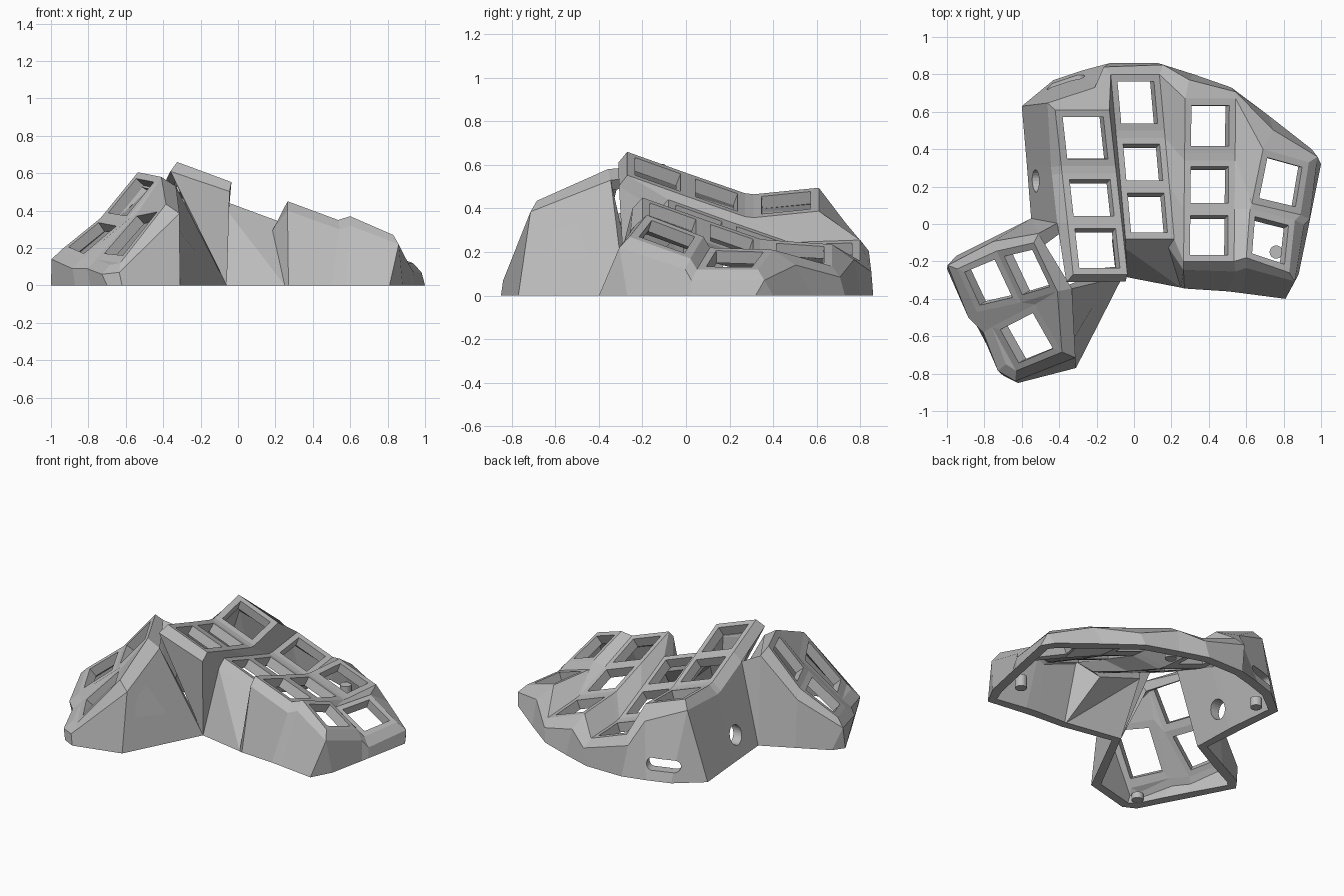
import bpy, bmesh
from math import radians
from mathutils import Vector as V

cube = bpy.data.objects.get("Cube")
if cube:
    bpy.data.objects.remove(cube)

grey = bpy.data.materials.new("light grey plastic")
grey.use_nodes = True
grey.diffuse_color = (0.5, 0.5, 0.5, 1)
grey.node_tree.nodes["Principled BSDF"].inputs["Base Color"].default_value = (0.5, 0.5, 0.5, 1)

THICK = 0.06
bm = bmesh.new()
base_points = {}


def vert(*co):
    return bm.verts.new(co)


def base(x, y):
    """Shared point on the ground outline."""
    if (x, y) not in base_points:
        base_points[x, y] = vert(x, y, 0)
    return base_points[x, y]


def face(*corners):
    """Face that drops repeated corners."""
    unique = list(dict.fromkeys(corners))
    if len(unique) > 2:
        bm.faces.new(unique)


def key_frame(a, b, c, d, rim=0.125):
    """Four-sided plate with a square key opening."""
    outer = (a, b, c, d)
    inner = []
    for u, w in ((rim, rim), (1 - rim, rim), (1 - rim, 1 - rim), (rim, 1 - rim)):
        inner.append(vert(*a.co.lerp(b.co, u).lerp(d.co.lerp(c.co, u), w)))
    for i in range(4):
        j = (i + 1) % 4
        face(outer[i], outer[j], inner[j], inner[i])


def column(x, y, z, width, drift, length, drop):
    """Curved column of three keys, from front to back."""
    left, right = [], []
    for dy, dz in ((0, 0), (0.28, -0.1), (0.54, -0.19), (0.58, -0.195), (length, -drop)):
        px = x + drift * dy
        left.append(vert(px, y + dy, z + dz))
        right.append(vert(px + width, y + dy, z + dz - 0.37 * width))
    for i in (0, 1, 3):
        key_frame(left[i], right[i], right[i + 1], left[i + 1])
    face(left[2], right[2], right[3], left[3])
    return left, right


def web(rail_a, rail_b):
    for i in range(len(rail_a) - 1):
        face(rail_a[i], rail_b[i], rail_b[i + 1], rail_a[i + 1])


def skirt(loop, open_edge):
    """Chamfer around a clockwise rim, then walls to the ground outline."""
    n = len(loop)
    ring = []
    for i in range(n):
        here = loop[i][0].co
        d1 = (here - loop[i - 1][0].co).to_2d().normalized()
        d2 = (loop[(i + 1) % n][0].co - here).to_2d().normalized()
        d = (d1 + d2).normalized()
        ring.append(vert(here.x - d.y * 0.055, here.y + d.x * 0.055, here.z - 0.05))
    for i in range(n):
        j = (i + 1) % n
        face(loop[i][0], loop[j][0], ring[j], ring[i])
        feet = [base(*p) for p in loop[i][1:]]
        for p, q in zip(feet, feet[1:]):
            face(ring[i], p, q)
        if i != open_edge:
            face(ring[i], ring[j], base(*loop[j][1]), feet[-1])
    return ring


# Finger columns and the webs between them
al, ar = column(-0.325, -0.27, 0.66, 0.29, -0.11, 0.88, 0.165)
bl, br = column(-0.045, -0.08, 0.44, 0.26, -0.09, 0.88, 0.185)
cl, cr = column(0.265, -0.2, 0.45, 0.27, 0.01, 0.87, 0.215)
dl = [vert(0.6, -0.18, 0.37), vert(0.62, 0.08, 0.27), vert(0.63, 0.11, 0.22), vert(0.69, 0.4, 0.21)]
dr = [vert(0.83, -0.26, 0.27), vert(0.86, 0.02, 0.17), vert(0.89, 0.05, 0.12), vert(0.935, 0.33, 0.12)]
for k in (0, 2):
    key_frame(dl[k], dr[k], dr[k + 1], dl[k + 1])
face(dl[1], dr[1], dr[2], dl[2])
web(ar, bl)
web(br, cl)
web(cr, [dl[0], dl[1], dl[2], dl[2], dl[3]])

# Main body walls
corner, notch, bend = (-0.55, 0.03), (-0.06, -0.28), (0.25, -0.34)
body_ring = skirt([
    (al[1], corner), (al[2], (-0.57, 0.28)), (al[3], (-0.573, 0.32)),
    (al[4], (-0.6, 0.63), (-0.43, 0.77)), (ar[4], (-0.28, 0.82)),
    (bl[4], (-0.13, 0.86)), (br[4], (0.13, 0.86)), (cl[4], (0.32, 0.8)),
    (cr[4], (0.52, 0.73)), (dl[3], (0.72, 0.58)), (dr[3], (0.95, 0.4), (1, 0.32)),
    (dr[2], (0.94, 0.02)), (dr[1], (0.93, -0.03)), (dr[0], (0.88, -0.27), (0.81, -0.4)),
    (dl[0], (0.58, -0.37)), (cr[0], (0.5, -0.36)), (cl[0], (0.27, -0.345)),
    (br[0], bend), (bl[0], bend, notch), (ar[0], notch), (al[0], notch),
], 20)

# Fill the hollows between column ends, and square off the inner front corner
for i, shift in ((4, (-0.04, 0.08, 0)), (7, (0, 0.05, -0.02)), (8, (-0.03, -0.01, 0)),
                 (9, (0.02, 0.06, -0.02)), (16, (0.03, 0, 0)), (18, (-0.045, -0.01, 0)),
                 (19, (-0.05, 0, 0))):
    body_ring[i].co += V(shift)

# Thumb cluster with three keys
t1a, t1d = vert(-0.945, -0.24, 0.19), vert(-0.84, -0.47, 0.14)
m0, m1 = vert(-0.735, -0.145, 0.36), vert(-0.605, -0.42, 0.34)
t2b, t2c = vert(-0.535, -0.1, 0.605), vert(-0.41, -0.36, 0.58)
t3a, t3b = vert(-0.76, -0.55, 0.14), vert(-0.53, -0.43, 0.4)
t3c, t3d = vert(-0.385, -0.685, 0.435), vert(-0.63, -0.785, 0.12)
tip = vert(-0.685, -0.75, 0.11)
key_frame(t1a, m0, m1, t1d)
key_frame(m0, t2b, t2c, m1)
key_frame(t3a, t3b, t3c, t3d)
face(t1d, m1, t3b, t3a)
face(m1, t2c, t3b)
face(t2c, t3c, t3b)
face(t3a, t3d, tip)
thumb_ring = skirt([
    (t1a, (-1, -0.24), (-0.95, -0.17)), (m0, (-0.75, -0.07)), (t2b, corner),
    (t2c, notch), (t3c, (-0.31, -0.77)), (t3d, (-0.62, -0.85)),
    (tip, (-0.7, -0.81)), (t3a, (-0.79, -0.64)), (t1d, (-0.87, -0.49)),
], 2)
for i in (3, 4):
    thumb_ring[i].co.x += 0.025
face(body_ring[0], thumb_ring[2], base(*corner))

# Give the skin an inner surface, keeping the foot flat on the ground
bmesh.ops.recalc_face_normals(bm, faces=bm.faces)
bm.normal_update()
if max(bm.faces, key=lambda f: f.calc_center_median().z).normal.z < 0:
    bmesh.ops.reverse_faces(bm, faces=bm.faces)
bm.normal_update()
skin, rims = list(bm.faces), [e for e in bm.edges if e.is_boundary]
inner = {}
for v in list(bm.verts):
    co = v.co - v.normal * THICK * min(v.calc_shell_factor(), 1.4)
    if v.co.z < 0.001:
        flat = V((v.normal.x, v.normal.y, 0)).normalized()
        co = v.co - flat * THICK
    inner[v] = vert(co.x, co.y, max(co.z, 0))
for e in rims:
    a, b = (loop.vert for loop in (e.link_loops[0], e.link_loops[0].link_loop_next))
    face(b, a, inner[a], inner[b])
for f in skin:
    face(*[inner[v] for v in reversed(f.verts)])

mesh = bpy.data.meshes.new("keyboard_shell")
bm.to_mesh(mesh)
bm.free()
mesh.materials.append(grey)
shell = bpy.data.objects.new("keyboard_shell", mesh)
bpy.context.collection.objects.link(shell)


def cylinder(name, radius, depth, place, turn=(0, 0, 0)):
    bpy.ops.mesh.primitive_cylinder_add(vertices=24, radius=radius, depth=depth, location=place, rotation=turn)
    obj = bpy.context.object
    obj.name = name
    obj.data.materials.append(grey)
    return obj


# Round socket in the side wall and oblong socket in the back wall
side_cutter = cylinder("side_socket_cutter", 0.06, 0.3, (-0.55, 0.23, 0.14), (0, radians(90), 0))
back_cutter = cylinder("back_socket_cutter", 0.037, 0.3, (-0.37, 0.77, 0.1), (radians(90), 0, radians(17)))
for v in back_cutter.data.vertices:
    v.co.x += 0.07 if v.co.x > 0 else -0.07
for cutter in (side_cutter, back_cutter):
    cutter.hide_render = True
    cutter.hide_viewport = True
    cut = shell.modifiers.new(cutter.name, "BOOLEAN")
    cut.object = cutter
    cut.operation = "DIFFERENCE"
    cut.solver = "EXACT"

# Screw posts inside the foot
for x, y, h in ((0.76, -0.15, 0.08), (-0.47, 0.58, 0.06), (0.3, 0.7, 0.06), (-0.64, -0.73, 0.04)):
    cylinder("screw_post", 0.035, h, (x, y, h / 2))
